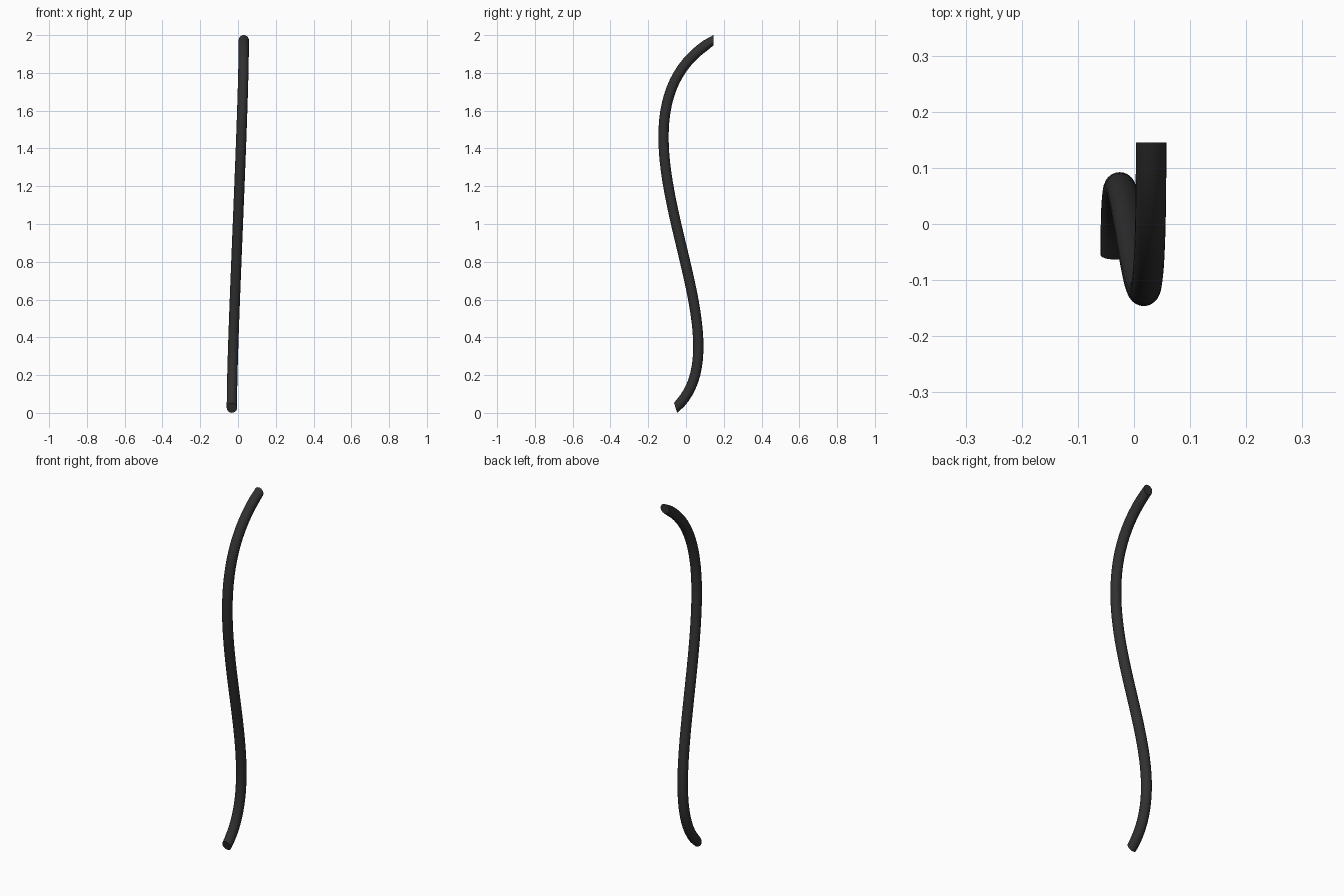
import bpy, bmesh, math
from mathutils import Vector

if "Cube" in bpy.data.objects:
    bpy.data.objects.remove(bpy.data.objects["Cube"])

R, SIDES, STEPS = 0.0272, 24, 48
# Cubic Bezier centre line of the S-shaped rod
P = [Vector(p) for p in ((-0.0325, -0.055, 0.0265), (-0.0325, 0.375, 0.416),
                         (0.0305, -0.54, 1.566), (0.0305, 0.145, 1.9728))]


def point(t):
    s = 1 - t
    return P[0] * s**3 + P[1] * 3 * s * s * t + P[2] * 3 * s * t * t + P[3] * t**3


def tangent(t):
    s = 1 - t
    d = (P[1] - P[0]) * s * s + (P[2] - P[1]) * 2 * s * t + (P[3] - P[2]) * t * t
    return d.normalized()


bm = bmesh.new()
rings = []
for i in range(STEPS + 1):
    t = i / STEPS
    n = tangent(t)
    # End faces are turned towards the horizontal
    if i == 0:
        n = Vector((0, 0.95, 0.31)).normalized()
    elif i == STEPS:
        n = Vector((0, 1, 0))
    side = Vector((1, 0, 0))
    side = (side - n * side.dot(n)).normalized()
    up = n.cross(side)
    c = point(t)
    rings.append([bm.verts.new(c + R * (side * math.cos(a) + up * math.sin(a)))
                  for a in (2 * math.pi * k / SIDES for k in range(SIDES))])

# Skin and end caps
for a, b in zip(rings, rings[1:]):
    for k in range(SIDES):
        j = (k + 1) % SIDES
        bm.faces.new((a[k], a[j], b[j], b[k]))
bm.faces.new(rings[0])
bm.faces.new(rings[-1])
bmesh.ops.recalc_face_normals(bm, faces=bm.faces)

mesh = bpy.data.meshes.new("curved_rod")
bm.to_mesh(mesh)
bm.free()
rod = bpy.data.objects.new("curved_rod", mesh)
bpy.context.collection.objects.link(rod)

# Dark finish
mat = bpy.data.materials.new("dark")
mat.diffuse_color = (0.03, 0.03, 0.03, 1)
mat.use_nodes = True
mat.node_tree.nodes["Principled BSDF"].inputs["Base Color"].default_value = mat.diffuse_color
mesh.materials.append(mat)

bpy.context.view_layer.objects.active = rod
rod.select_set(True)
bpy.ops.object.shade_smooth_by_angle(angle=math.radians(35))
